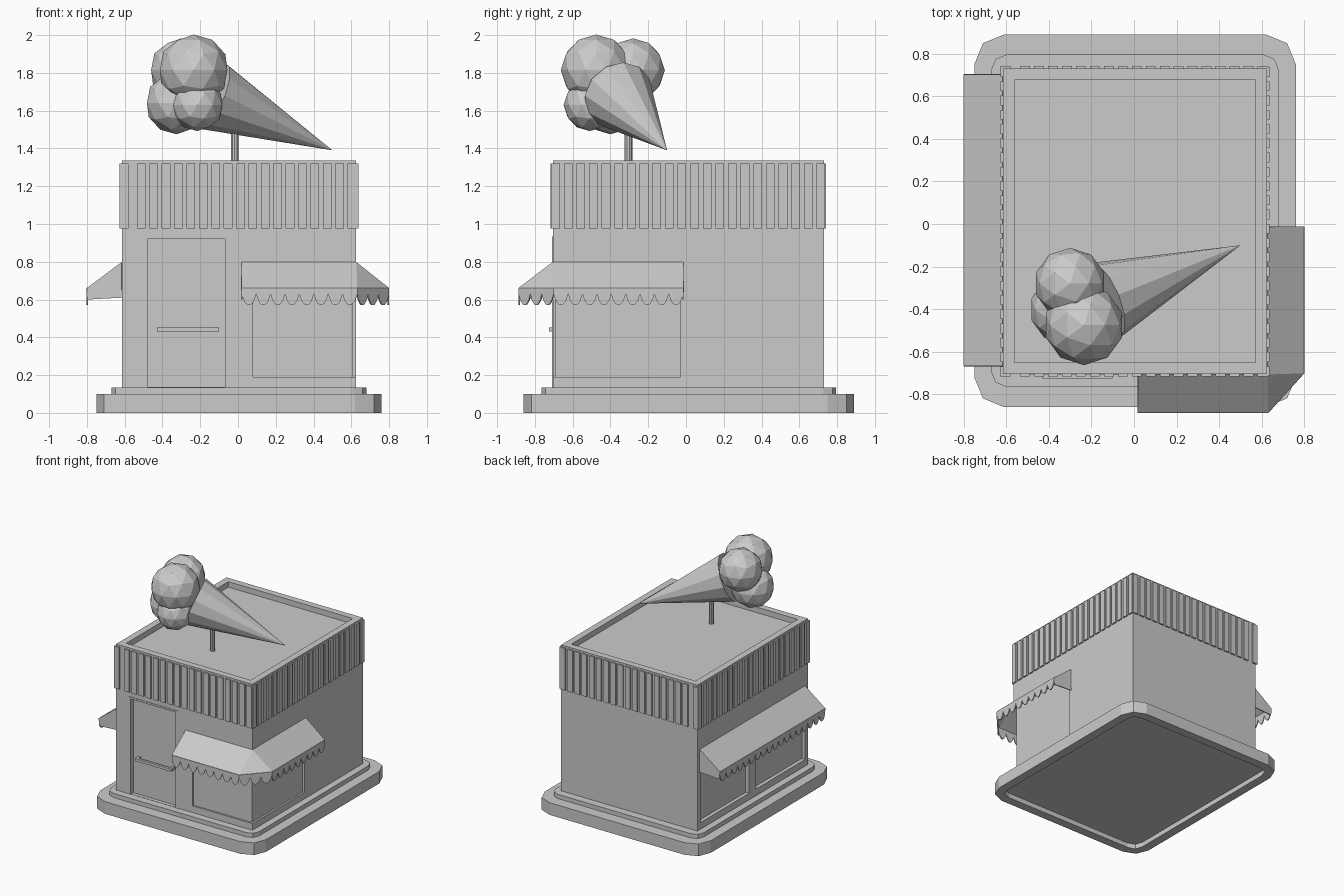
import bpy, bmesh, math
from mathutils import Vector, Matrix

if "Cube" in bpy.data.objects:
    bpy.data.objects.remove(bpy.data.objects["Cube"])


def finish(bm, name):
    me = bpy.data.meshes.new(name)
    bmesh.ops.recalc_face_normals(bm, faces=bm.faces)
    bm.to_mesh(me)
    bm.free()
    ob = bpy.data.objects.new(name, me)
    bpy.context.collection.objects.link(ob)
    return ob


def add_box(bm, x0, x1, y0, y1, z0, z1):
    m = Matrix.Translation(((x0 + x1) / 2, (y0 + y1) / 2, (z0 + z1) / 2))
    m = m @ Matrix.Diagonal((x1 - x0, y1 - y0, z1 - z0, 1))
    bmesh.ops.create_cube(bm, size=1, matrix=m)


def boxes(name, *dims):
    bm = bmesh.new()
    for d in dims:
        add_box(bm, *d)
    return finish(bm, name)


def sink(bm, direction, border, depth):
    """Recess the face pointing along z direction, leaving a rim."""
    bm.normal_update()
    face = [f for f in bm.faces if f.normal.z * direction > 0.9]
    bmesh.ops.inset_region(bm, faces=face, thickness=border)
    bmesh.ops.inset_region(bm, faces=face, thickness=0, depth=-depth)


def slab(name, x0, x1, y0, y1, z0, z1, radius, hollow=False):
    bm = bmesh.new()
    add_box(bm, x0, x1, y0, y1, z0, z1)
    upright = [e for e in bm.edges if abs(e.verts[0].co.z - e.verts[1].co.z) > 1e-4]
    bmesh.ops.bevel(bm, geom=upright, offset=radius, segments=2, profile=0.5, affect='EDGES')
    if hollow:
        sink(bm, -1, 0.075, 0.04)
    return finish(bm, name)


def cut(ob, *dims):
    for d in dims:
        cutter = boxes("cutter", d)
        mod = ob.modifiers.new("cut", 'BOOLEAN')
        mod.operation, mod.solver, mod.object = 'DIFFERENCE', 'EXACT', cutter
        bpy.context.view_layer.objects.active = ob
        bpy.ops.object.modifier_apply(modifier=mod.name)
        bpy.data.objects.remove(cutter)


# Stepped plinth
slab("pavement", -0.75, 0.76, -0.86, 0.89, 0, 0.10, 0.14, True)
slab("plinth_step", -0.67, 0.68, -0.765, 0.795, 0.095, 0.135, 0.07)

# Walls with roof parapet, door and window recesses
X0, X1, Y0, Y1 = -0.615, 0.625, -0.705, 0.73
bm = bmesh.new()
add_box(bm, X0, X1, Y0, Y1, 0.13, 1.335)
sink(bm, 1, 0.077, 0.045)
walls = finish(bm, "walls")
cut(walls,
    (-0.48, -0.07, -0.8, Y0 + 0.03, 0.137, 0.92),
    (0.08, 0.8, -0.8, Y0 + 0.015, 0.19, 0.76),
    (X1 - 0.015, 0.8, -0.8, -0.03, 0.19, 0.76),
    (-0.8, X0 + 0.03, -0.67, -0.03, 0.19, 0.76),
    (-0.8, X0 + 0.03, 0.06, 0.69, 0.19, 0.76))

# Door trim and push bar
F = Y0 - 0.004
boxes("door_frame",
      (-0.50, -0.48, F, Y0 + 0.03, 0.135, 0.935),
      (-0.07, -0.05, F, Y0 + 0.03, 0.135, 0.935),
      (-0.48, -0.07, F, Y0 + 0.03, 0.92, 0.935))
boxes("door_handle",
      (-0.43, -0.10, -0.725, -0.705, 0.43, 0.452),
      (-0.43, -0.41, -0.705, -0.67, 0.43, 0.452),
      (-0.12, -0.10, -0.705, -0.67, 0.43, 0.452))

# Fascia slats on all four sides
bm = bmesh.new()
Z0, Z1, W, OUT = 0.975, 1.32, 0.046, 0.012
for x in [-0.627] + [-0.535 + 0.0656 * i for i in range(18)]:
    add_box(bm, x, x + W, Y0 - OUT, Y0 + 0.005, Z0, Z1)
    add_box(bm, x, x + W, Y1 - 0.005, Y1 + OUT, Z0, Z1)
for i in range(22):
    y = -0.714 + 0.0669 * i
    add_box(bm, X0 - OUT, X0 + 0.005, y, y + W, Z0, Z1)
    add_box(bm, X1 - 0.005, X1 + OUT, y, y + W, Z0, Z1)
finish(bm, "fascia_slats")


# Awnings: sloped sheet, end cheeks and scalloped valance
def awning(name, wall, eave, counts):
    bm = bmesh.new()

    def face(*pts):
        unique = []
        for p in pts:
            if p not in unique:
                unique.append(p)
        bm.faces.new([bm.verts.new(p) for p in unique])

    for i, n in enumerate(counts):
        a, b = Vector(eave[i]), Vector(eave[i + 1])
        face((*wall[i], 0.795), (*wall[i + 1], 0.795), (*b, 0.66), (*a, 0.66))
        steps = n * 8
        row = []
        for k in range(steps + 1):
            p = a.lerp(b, k / steps)
            drop = abs(math.sin(math.pi * k / 8)) ** 0.65
            row.append((p, 0.63 - 0.06 * drop))
        for (p, zp), (q, zq) in zip(row, row[1:]):
            face((*p, 0.66), (*q, 0.66), (*q, zq), (*p, zp))
    for i in (0, -1):
        face((*wall[i], 0.795), (*eave[i], 0.66), (*eave[i], 0.60), (*wall[i], 0.61))
    bmesh.ops.remove_doubles(bm, verts=bm.verts, dist=1e-4)
    ob = finish(bm, name)
    mod = ob.modifiers.new("thickness", 'SOLIDIFY')
    mod.thickness, mod.offset = 0.008, 0


awning("corner_awning",
       [(0.02, Y0), (X1, Y0), (X1, Y0), (X1, -0.015)],
       [(0.02, -0.883), (0.63, -0.883), (0.796, -0.70), (0.796, -0.015)], [8, 3, 9])
awning("side_awning", [(X0, 0.70), (X0, -0.665)], [(-0.797, 0.70), (-0.797, -0.665)], [18])

# Rooftop sign: post, tilted cone and faceted scoops
bm = bmesh.new()
bmesh.ops.create_cone(bm, cap_ends=True, segments=10, radius1=0.021, radius2=0.021,
                      depth=0.30, matrix=Matrix.Translation((-0.018, -0.305, 1.43)))
finish(bm, "sign_post")

tip, mouth = Vector((0.50, -0.10, 1.39)), Vector((-0.14, -0.36, 1.68))
axis = tip - mouth
bm = bmesh.new()
bmesh.ops.create_cone(bm, cap_ends=True, segments=12, radius1=0.19, radius2=0,
                      depth=axis.length,
                      matrix=Matrix.Translation((tip + mouth) / 2)
                      @ axis.to_track_quat('Z', 'Y').to_matrix().to_4x4())
finish(bm, "wafer_cone")

scoops = [(-0.235, -0.475, 1.815, 0.188), (-0.30, -0.28, 1.815, 0.168),
          (-0.325, -0.40, 1.64, 0.165), (-0.215, -0.51, 1.63, 0.138)]
for i, (x, y, z, r) in enumerate(scoops):
    bm = bmesh.new()
    bmesh.ops.create_icosphere(bm, subdivisions=2, radius=r,
                               matrix=Matrix.Translation((x, y, z)))
    finish(bm, f"scoop_{i + 1}")
